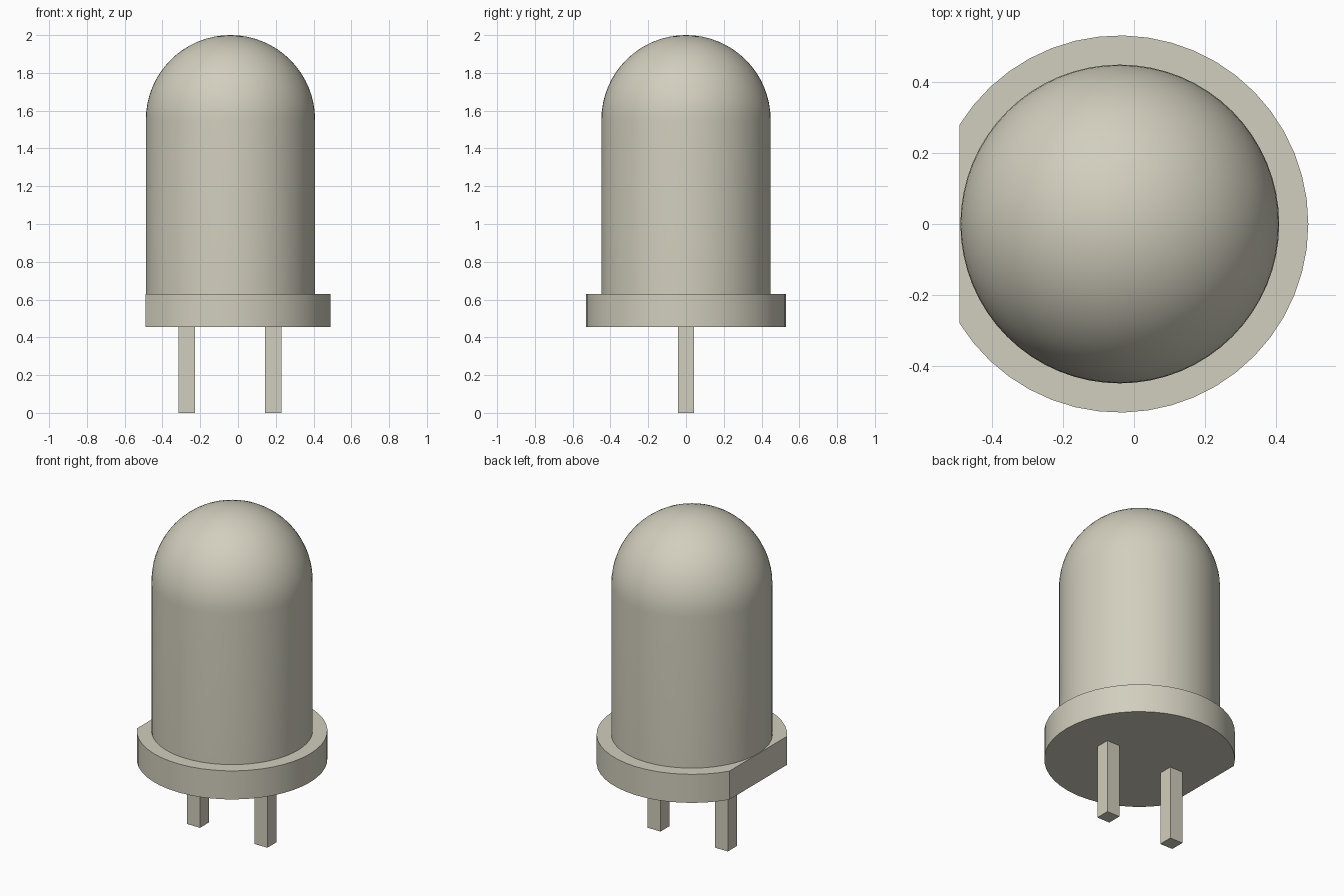
import bpy, bmesh, math

cube = bpy.data.objects.get("Cube")
if cube:
    bpy.data.objects.remove(cube, do_unlink=True)

AXIS_X = -0.04          # centre line of the round parts
BODY_R, FLANGE_R = 0.448, 0.53
FLANGE_Z0, FLANGE_Z1, DOME_Z = 0.455, 0.63, 1.552
FLAT_X = -0.49          # flat cut on the flange
SEGMENTS = 64

mat = bpy.data.materials.new("warm_grey")
mat.use_nodes = True
colour = (0.64, 0.62, 0.51, 1.0)
mat.diffuse_color = colour
mat.node_tree.nodes["Principled BSDF"].inputs["Base Color"].default_value = colour


def finish(name, bm, smooth=True):
    """Turn a bmesh into a named, coloured object."""
    bmesh.ops.recalc_face_normals(bm, faces=bm.faces)
    mesh = bpy.data.meshes.new(name)
    bm.to_mesh(mesh)
    bm.free()
    mesh.materials.append(mat)
    obj = bpy.data.objects.new(name, mesh)
    bpy.context.collection.objects.link(obj)
    if smooth:
        bpy.ops.object.select_all(action='DESELECT')
        obj.select_set(True)
        bpy.context.view_layer.objects.active = obj
        bpy.ops.object.shade_smooth_by_angle(angle=math.radians(30))
    return obj


# Domed bulb: straight wall and quarter-circle profile spun round the axis
STEPS = 16
profile = [(BODY_R, FLANGE_Z1 - 0.02)]
for i in range(STEPS + 1):
    a = math.pi / 2 * i / STEPS
    profile.append((BODY_R * math.cos(a), DOME_Z + (2.0 - DOME_Z) * math.sin(a)))
bm = bmesh.new()
verts = [bm.verts.new((AXIS_X + r, 0, z)) for r, z in profile]
edges = [bm.edges.new(pair) for pair in zip(verts, verts[1:])]
bmesh.ops.spin(bm, geom=verts + edges, cent=(AXIS_X, 0, 0), axis=(0, 0, 1),
               angle=math.tau, steps=SEGMENTS, use_duplicate=False)
bmesh.ops.remove_doubles(bm, verts=bm.verts, dist=0.0005)
bmesh.ops.holes_fill(bm, edges=[e for e in bm.edges if e.is_boundary], sides=0)
finish("domed_bulb", bm)

# Flange: disc with one flat side
cut = math.acos((FLAT_X - AXIS_X) / FLANGE_R)
ARC = 40
bm = bmesh.new()
rim = []
for i in range(ARC + 1):
    a = -cut + 2 * cut * i / ARC
    rim.append(bm.verts.new((AXIS_X + FLANGE_R * math.cos(a),
                             FLANGE_R * math.sin(a), FLANGE_Z0)))
base = bm.faces.new(rim)
top = bmesh.ops.extrude_face_region(bm, geom=[base], use_keep_orig=True)["geom"]
bmesh.ops.translate(bm, vec=(0, 0, FLANGE_Z1 - FLANGE_Z0),
                    verts=[g for g in top if isinstance(g, bmesh.types.BMVert)])
finish("flange", bm)

# Two square leads
for name, x in (("right_lead", -0.271), ("left_lead", 0.186)):
    bm = bmesh.new()
    bmesh.ops.create_cube(bm, size=1)
    height = FLANGE_Z0 + 0.01
    bmesh.ops.scale(bm, vec=(0.087, 0.087, height), verts=bm.verts)
    bmesh.ops.translate(bm, vec=(x, 0, height / 2), verts=bm.verts)
    finish(name, bm, smooth=False)
